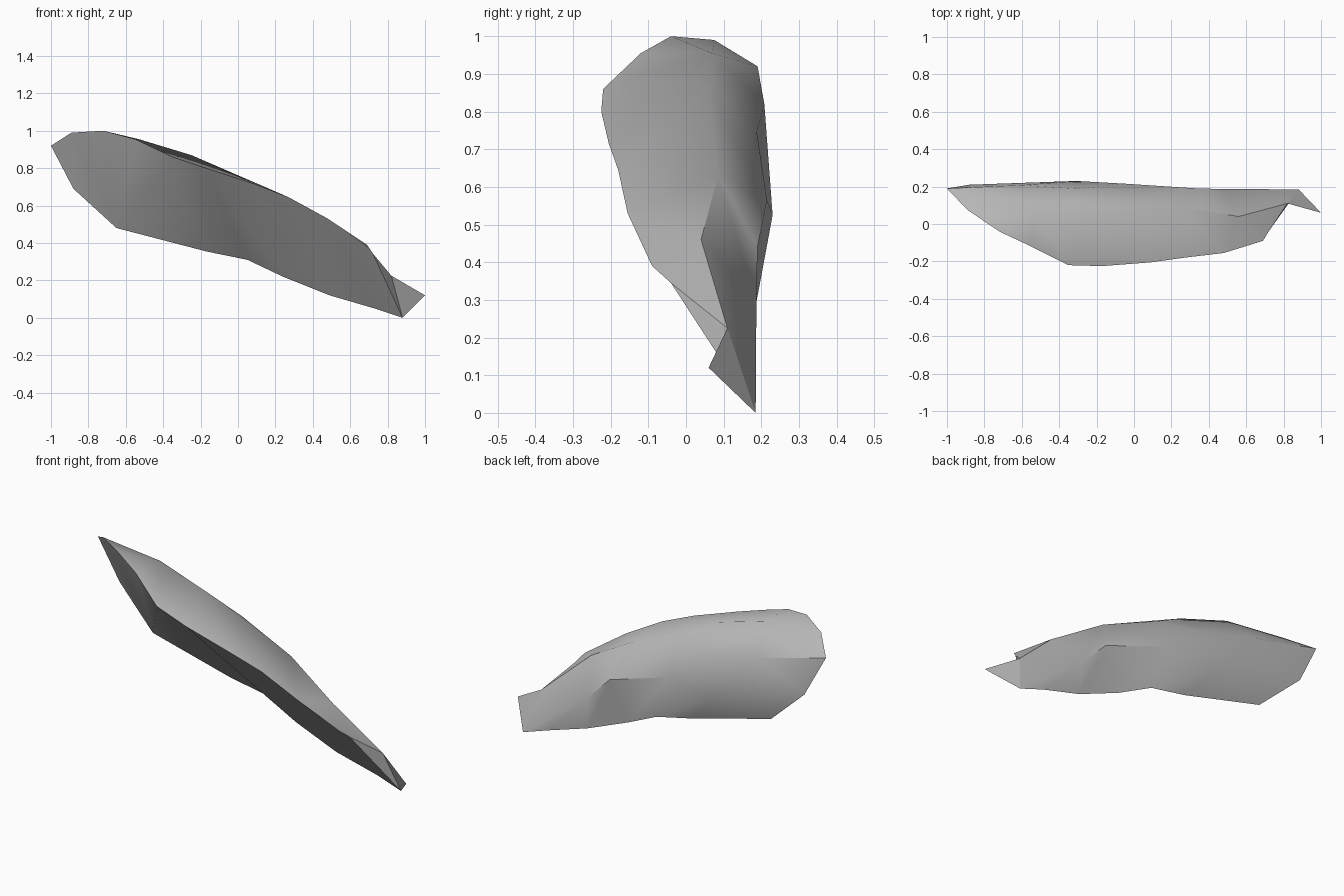
import bpy
import bmesh

cube = bpy.data.objects.get("Cube")
if cube:
    bpy.data.objects.remove(cube, do_unlink=True)

bm = bmesh.new()


def points(*coords):
    return [bm.verts.new(c) for c in coords]


def add_face(*corners):
    if len(set(corners)) == 3 and bm.faces.get(corners) is None:
        bm.faces.new(corners)


def bridge(first, second, bias=0.0):
    """Fill the gap between two rows with triangles, walking both along x."""
    i = j = 0
    while i < len(first) - 1 or j < len(second) - 1:
        if j == len(second) - 1:
            step = True
        elif i == len(first) - 1:
            step = False
        else:
            step = first[i + 1].co.x <= second[j + 1].co.x - bias
        if step:
            add_face(first[i], first[i + 1], second[j])
            i += 1
        else:
            add_face(first[i], second[j + 1], second[j])
            j += 1


# End points of the slab
tip, = points((-1, .19, .92))
neck, fin_tip, toe = points((.82, .11, .225), (1, .06, .12), (.88, .185, 0))

# Front ridge, from the broad end to the narrow end
ridge = points((-.89, .075, .99), (-.72, -.04, 1), (-.55, -.12, .955),
               (-.35, -.22, .86), (-.17, -.225, .8), (.09, -.205, .715),
               (.27, -.18, .645), (.48, -.155, .53))
shoulder, chin = points((.69, -.09, .39), (.72, -.04, .345))

# Crest behind the upper face, and the short ledge below it
crest = points((-.53, .07, .955), (-.25, .058, .87), (-.05, .11, .757),
               (.27, .085, .63), (.56, .04, .46))
ledge = points((-.6, .208, .82), (-.3, .188, .745))

# Bulging belt across the back, and the lower hem
hem = points((-.88, .21, .69), (-.65, .175, .48), (-.17, .18, .355),
             (.05, .19, .31), (.24, .17, .22), (.49, .17, .12),
             (.73, .185, .05))
belt = [hem[0]] + points((-.31, .23, .525), (-.04, .215, .565),
                         (.34, .19, .44), (.48, .187, .3)) + [toe]
hem.append(toe)

# Upper face
bridge([tip] + ridge + [shoulder, chin, neck], crest[:2] + crest[3:] + [neck])
add_face(*crest[1:4])

# Back
bridge(crest[:3], [tip] + ledge + [crest[2]])
bridge([tip] + ledge + crest[2:] + [neck], belt, .02)
bridge(belt, hem, .1)

# Front underside
bridge([tip] + hem, [tip] + ridge + [chin, toe], -.17)
add_face(ridge[-1], shoulder, chin)
add_face(chin, neck, toe)
bmesh.ops.recalc_face_normals(bm, faces=bm.faces[:])

# Thin fin at the narrow end
add_face(neck, toe, fin_tip)

mesh = bpy.data.meshes.new("rock_slab")
bm.to_mesh(mesh)
bm.free()
slab = bpy.data.objects.new("rock_slab", mesh)
bpy.context.collection.objects.link(slab)

# Stone colour
stone = bpy.data.materials.new("stone_grey")
stone.use_nodes = True
grey = (.5, .5, .5, 1)
stone.diffuse_color = grey
stone.node_tree.nodes["Principled BSDF"].inputs["Base Color"].default_value = grey
mesh.materials.append(stone)

bpy.ops.object.select_all(action="DESELECT")
slab.select_set(True)
bpy.context.view_layer.objects.active = slab
bpy.ops.object.shade_smooth_by_angle(angle=.6)
